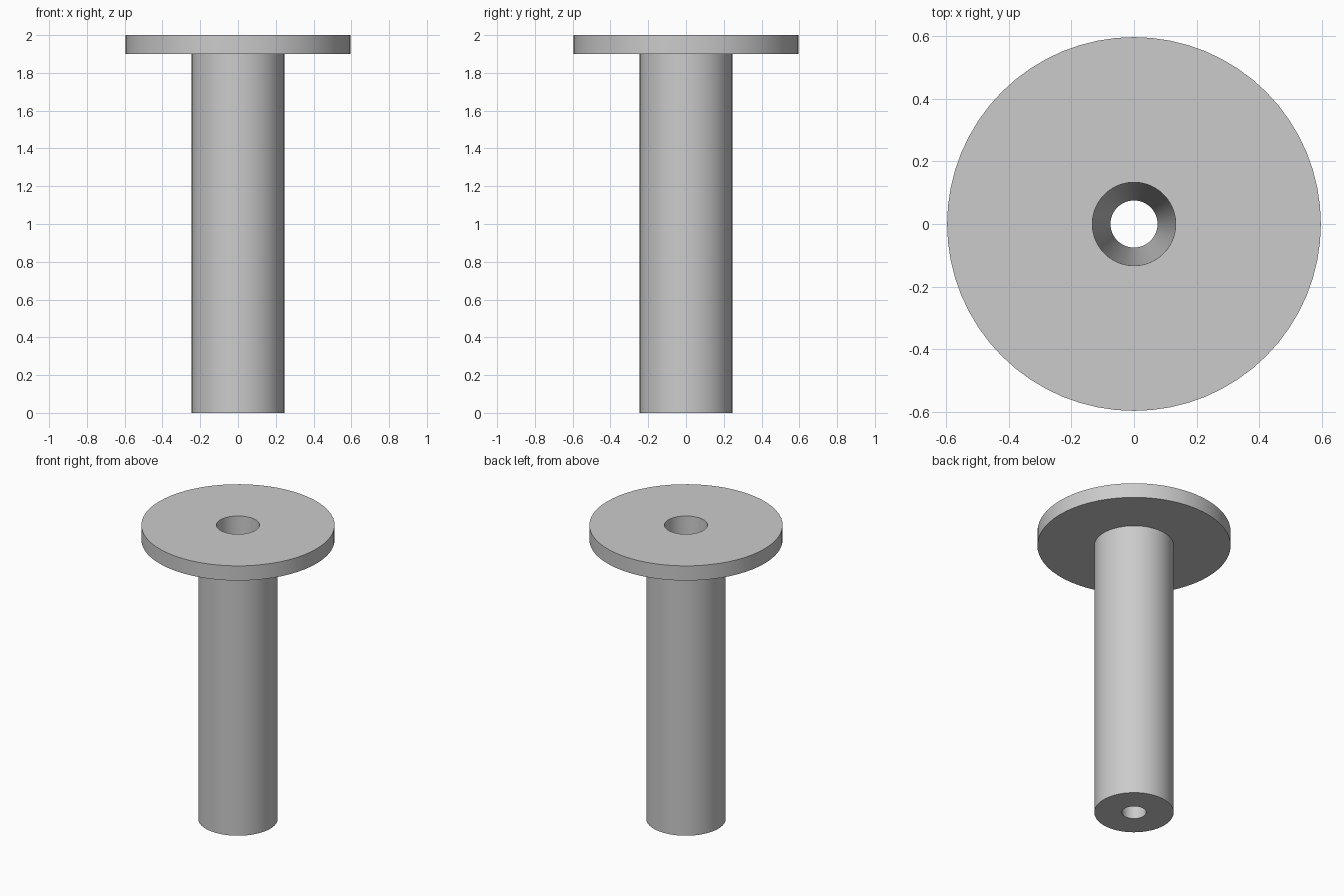
import bpy
import bmesh
import math

SEGMENTS = 64

cube = bpy.data.objects.get("Cube")
if cube:
    bpy.data.objects.remove(cube, do_unlink=True)

# Plain grey finish
grey = bpy.data.materials.new("plain_grey")
grey.use_nodes = True
color = (0.6, 0.6, 0.6, 1)
grey.diffuse_color = color
grey.node_tree.nodes["Principled BSDF"].inputs["Base Color"].default_value = color


def lathe(name, profile, material):
    """Revolve a closed (radius, height) profile around the z axis."""
    bm = bmesh.new()
    rings = []
    for i in range(SEGMENTS):
        a = math.tau * i / SEGMENTS
        rings.append([bm.verts.new((r * math.cos(a), r * math.sin(a), z))
                      for r, z in profile])
    n = len(profile)
    for i, ring in enumerate(rings):
        following = rings[(i + 1) % SEGMENTS]
        for j in range(n):
            k = (j + 1) % n
            bm.faces.new((ring[j], following[j], following[k], ring[k]))
    bmesh.ops.recalc_face_normals(bm, faces=bm.faces)
    mesh = bpy.data.meshes.new(name)
    bm.to_mesh(mesh)
    bm.free()
    mesh.materials.append(material)
    obj = bpy.data.objects.new(name, mesh)
    bpy.context.collection.objects.link(obj)
    bpy.ops.object.select_all(action="DESELECT")
    obj.select_set(True)
    bpy.context.view_layer.objects.active = obj
    bpy.ops.object.shade_smooth_by_angle(angle=math.radians(30))
    return obj


# Shaft and round flange in one piece, with a tapered bore right through
bore_bottom, bore_top = 0.075, 0.133
shaft, flange = 0.245, 0.596
under, top = 1.9, 2.0
lathe("flanged_sleeve", [
    (bore_bottom, 0), (shaft, 0), (shaft, under),
    (flange, under), (flange, top), (bore_top, top),
], grey)
